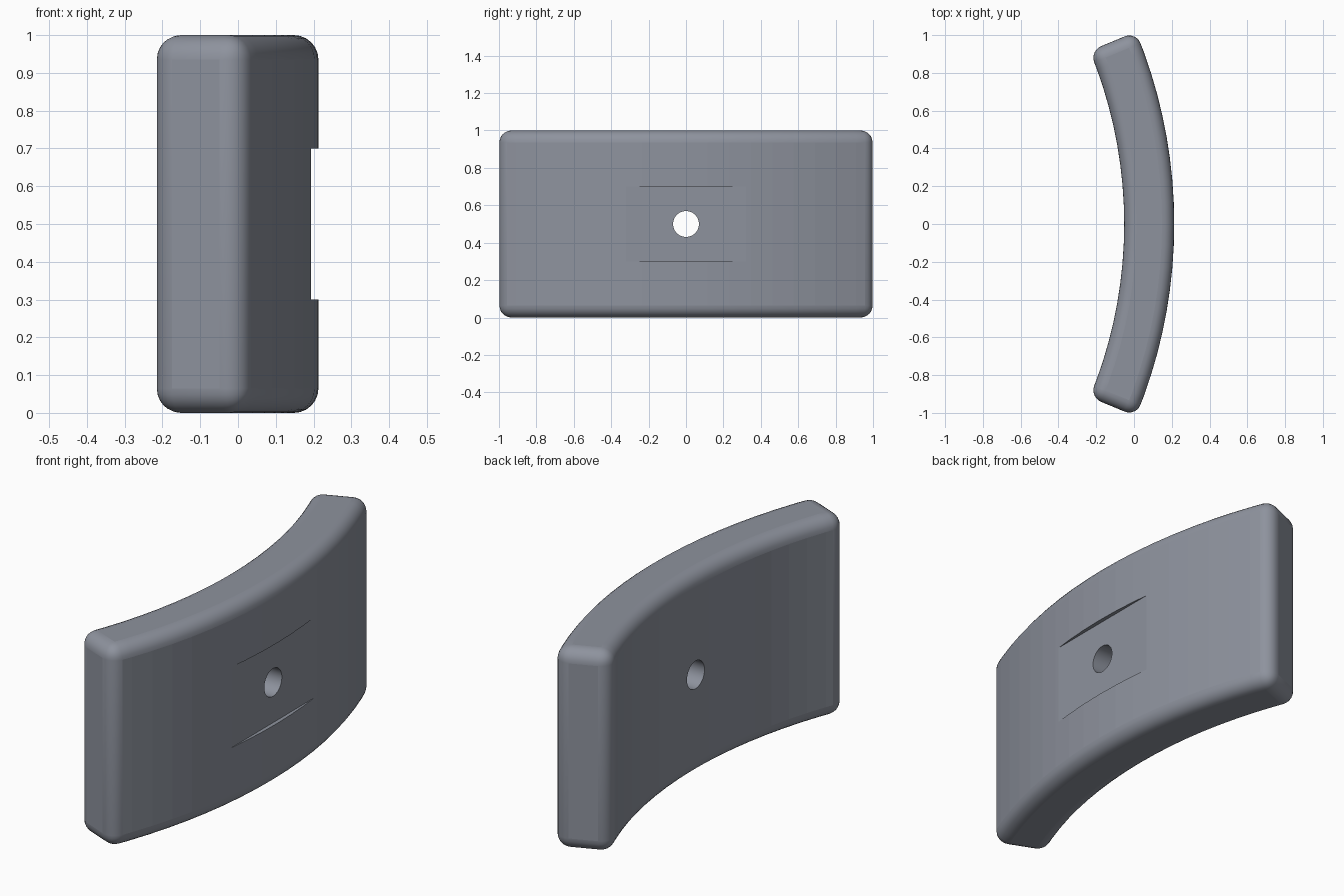
import bpy, bmesh, math

if "Cube" in bpy.data.objects:
    bpy.data.objects.remove(bpy.data.objects["Cube"])

R_OUT, THICK, HALF = 2.66, 0.265, math.radians(22.5)
X_OUT, SEG, FILLET = 0.213, 18, 0.065


def select(ob):
    bpy.ops.object.select_all(action='DESELECT')
    ob.select_set(True)
    bpy.context.view_layer.objects.active = ob


def apply_all(ob):
    select(ob)
    for m in list(ob.modifiers):
        bpy.ops.object.modifier_apply(modifier=m.name)


def arc(radius, reverse=False):
    pts = []
    for i in range(SEG + 1):
        a = -HALF + 2 * HALF * i / SEG
        pts.append((X_OUT - R_OUT + radius * math.cos(a), radius * math.sin(a), 0))
    return pts[::-1] if reverse else pts


# Curved block: arc-shaped profile pulled upwards
bm = bmesh.new()
face = bm.faces.new([bm.verts.new(p) for p in arc(R_OUT) + arc(R_OUT - THICK, True)])
top = bmesh.ops.extrude_face_region(bm, geom=[face])
bmesh.ops.translate(bm, vec=(0, 0, 1), verts=[g for g in top['geom'] if isinstance(g, bmesh.types.BMVert)])
bmesh.ops.recalc_face_normals(bm, faces=bm.faces)
mesh = bpy.data.meshes.new("curved_pad")
bm.to_mesh(mesh)
bm.free()
pad = bpy.data.objects.new("curved_pad", mesh)
bpy.context.collection.objects.link(pad)

# Blue-grey colour
grey = bpy.data.materials.new("slate_grey")
grey.diffuse_color = (0.27, 0.29, 0.34, 1)
grey.use_nodes = True
grey.node_tree.nodes["Principled BSDF"].inputs["Base Color"].default_value = grey.diffuse_color
mesh.materials.append(grey)

# Rounded edges
bev = pad.modifiers.new("rounding", 'BEVEL')
bev.width, bev.segments, bev.limit_method = FILLET, 6, 'ANGLE'
bev.angle_limit = math.radians(40)
apply_all(pad)

# Cutters: shallow flat recess on the outer face and a through hole
bpy.ops.mesh.primitive_cube_add(size=1, location=(0.293, 0, 0.5))
recess = bpy.context.object
recess.name = "recess_cutter"
recess.scale = (0.2, 0.9, 0.4)
bpy.ops.mesh.primitive_cylinder_add(vertices=48, radius=0.069, depth=1, location=(0.08, 0, 0.5),
                                    rotation=(0, math.pi / 2, 0))
hole = bpy.context.object
hole.name = "hole_cutter"

for cutter in (recess, hole):
    cutter.hide_render = True
    cut = pad.modifiers.new(cutter.name, 'BOOLEAN')
    cut.operation, cut.solver, cut.object = 'DIFFERENCE', 'EXACT', cutter
apply_all(pad)
for cutter in (recess, hole):
    bpy.data.objects.remove(cutter)

# Smooth fillets, faceted broad faces
select(pad)
bpy.ops.object.shade_smooth_by_angle(angle=math.radians(30))
for p in pad.data.polygons:
    if p.area > 0.02:
        p.use_smooth = False
